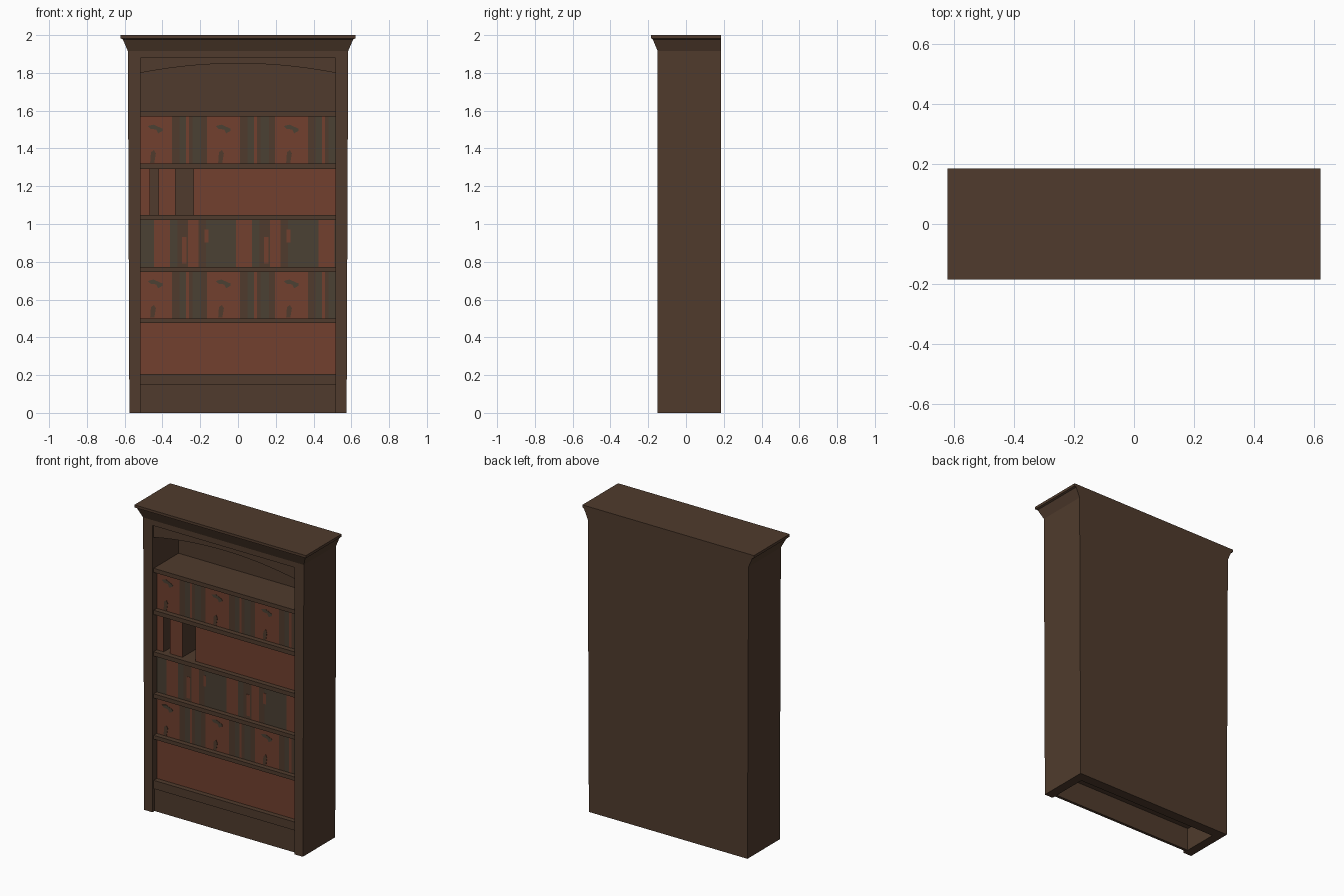
import bpy, bmesh, math
from mathutils import Vector

cube = bpy.data.objects.get("Cube")
if cube:
    bpy.data.objects.remove(cube, do_unlink=True)


def material(name, rgb):
    m = bpy.data.materials.new(name)
    m.use_nodes = True
    m.diffuse_color = (*rgb, 1)
    m.node_tree.nodes["Principled BSDF"].inputs["Base Color"].default_value = (*rgb, 1)
    return m


MATS = [material("dark_wood", (0.080, 0.044, 0.026)),
        material("red_leather", (0.168, 0.051, 0.028)),
        material("olive_cloth", (0.070, 0.052, 0.033))]
WOOD, RED, OLIVE = range(3)


def finish(name, bm):
    bmesh.ops.recalc_face_normals(bm, faces=bm.faces)
    me = bpy.data.meshes.new(name)
    bm.to_mesh(me)
    bm.free()
    for m in MATS:
        me.materials.append(m)
    ob = bpy.data.objects.new(name, me)
    bpy.context.collection.objects.link(ob)
    return ob


def prism(name, pts, y0, y1, mat=WOOD):
    """Extrude an outline in x, z from y0 to y1."""
    bm = bmesh.new()
    f = bm.faces.new([bm.verts.new((x, y0, z)) for x, z in pts])
    ext = bmesh.ops.extrude_face_region(bm, geom=[f])["geom"]
    for v in ext:
        if isinstance(v, bmesh.types.BMVert):
            v.co.y = y1
    for f in bm.faces:
        f.material_index = mat
    return finish(name, bm)


def box(name, x0, x1, y0, y1, z0, z1, mat=WOOD):
    return prism(name, [(x0, z0), (x1, z0), (x1, z1), (x0, z1)], y0, y1, mat)


INNER, FRONT, BACK, BACK_IN = 0.515, -0.15, 0.185, 0.12
SHELF_Y, BOOK_Y = -0.138, -0.105

# Side posts, slightly wider at the top
for side, s in (("left", 1), ("right", -1)):
    prism(side + "_side", [(s * INNER, 0), (s * 0.575, 0), (s * 0.583, 1.92),
                           (s * INNER, 1.92)], FRONT, BACK)

# Back, top rail and recessed kick board
box("back_panel", -INNER, INNER, BACK_IN, BACK, 0, 1.92)
box("top_rail", -INNER, INNER, FRONT, BACK_IN, 1.88, 1.92)
box("kick_board", -INNER, INNER, -0.128, -0.11, 0, 0.15)

# Arched board under the top rail
N = 24
arc = []
for i in range(N + 1):
    x = -INNER + 2 * INNER * i / N
    arc.append((x, 1.85 - 0.05 * (x / INNER) ** 2))
prism("arch_board", arc + [(INNER, 1.88), (-INNER, 1.88)], -0.142, -0.12)

# Shelves
SHELVES = [(0.15, 0.205), (0.475, 0.50), (0.745, 0.772),
           (1.02, 1.048), (1.292, 1.32), (1.568, 1.595)]
for i, (z0, z1) in enumerate(SHELVES):
    box(f"shelf_{i + 1}", -INNER, INNER, SHELF_Y, BACK_IN, z0, z1)

# Flared crown with a thin flat lip, flush at the back
bm = bmesh.new()
rings = []
for hx, fy, z in ((0.583, -0.15, 1.915), (0.61, -0.176, 1.978),
                  (0.622, -0.185, 1.983), (0.622, -0.185, 2.0)):
    rings.append([bm.verts.new(c) for c in
                  ((-hx, fy, z), (hx, fy, z), (hx, BACK, z), (-hx, BACK, z))])
for a, b in zip(rings, rings[1:]):
    for k in range(4):
        bm.faces.new((a[k], a[(k + 1) % 4], b[(k + 1) % 4], b[k]))
bm.faces.new(rings[0])
bm.faces.new(rings[-1])
finish("crown", bm)


def books(name, x0, x1, row, stripes=(), base=RED, y=BOOK_Y):
    """A block of books between two shelves with coloured spines on its front."""
    z0, z1 = SHELVES[row][1], SHELVES[row + 1][0]
    ob = box(name, x0, x1, y, BACK_IN, z0, z1)
    bm = bmesh.new()
    bm.from_mesh(ob.data)
    for a, b, _ in stripes:
        for cut in (a, b):
            if x0 < cut < x1:
                bmesh.ops.bisect_plane(bm, geom=bm.verts[:] + bm.edges[:] + bm.faces[:],
                                       plane_co=(cut, 0, 0), plane_no=(1, 0, 0))
    for f in bm.faces:
        if f.normal.y < -0.9:
            c = f.calc_center_median().x
            f.material_index = next((m for a, b, m in stripes if a < c < b), base)
    bm.to_mesh(ob.data)
    bm.free()


def repeat(pattern, period, count):
    return [(-INNER + a + period * i, -INNER + b + period * i, m)
            for i in range(count) for a, b, m in pattern]


# Two rows sharing one pattern of spines, with worn patches on the wide ones
STRIPES = [(0.165, 0.205, WOOD), (0.205, 0.24, OLIVE), (0.24, 0.255, RED),
           (0.255, 0.275, WOOD), (0.275, 0.32, OLIVE), (0.32, 0.352, WOOD)]
PATCH = [(0.0, 0.026), (0.03, 0.034), (0.08, 0.012), (0.077, 0.0),
         (0.055, -0.012), (0.045, 0.008), (0.015, 0.012)]
STAIN = [(0.0, 0.0), (0.022, 0.0), (0.03, 0.05), (0.02, 0.068), (0.004, 0.055)]
for name, row in (("upper", 4), ("lower", 1)):
    books(name + "_book_row", -INNER, INNER, row, repeat(STRIPES, 0.36, 3))
    for i in range(3):
        x, z = -INNER + 0.36 * i, SHELVES[row][1]
        prism(f"{name}_patch_{i + 1}", [(x + 0.037 + a, z + 0.172 + b) for a, b in PATCH],
              BOOK_Y - 0.002, BOOK_Y, OLIVE)
        prism(f"{name}_stain_{i + 1}", [(x + 0.05 + a, z + 0.004 + b) for a, b in STAIN],
              BOOK_Y - 0.002, BOOK_Y, WOOD)

# Middle row of spines with small red marks
MIDDLE = [(0.0, 0.07, OLIVE), (0.155, 0.195, OLIVE), (0.195, 0.225, WOOD),
          (0.225, 0.25, WOOD), (0.305, 0.345, WOOD), (0.345, 0.435, OLIVE)]
books("middle_book_row", -INNER, INNER, 2, repeat(MIDDLE, 0.435, 3))
for i in range(2):
    x, z = -INNER + 0.435 * i, SHELVES[2][1]
    for part, dx, w, a, b in (("low", 0.218, 0.024, 0.02, 0.16), ("high", 0.338, 0.02, 0.13, 0.2)):
        box(f"middle_mark_{part}_{i + 1}", x + dx, x + dx + w, BOOK_Y - 0.002, BOOK_Y,
            z + a, z + b, RED)

# Spaced books and the plain bottom row
books("single_book_1", -INNER, -0.465, 3)
books("single_book_2", -0.42, -0.33, 3)
books("long_book_set", -0.235, INNER, 3)
books("bottom_book_row", -INNER, INNER, 0)
